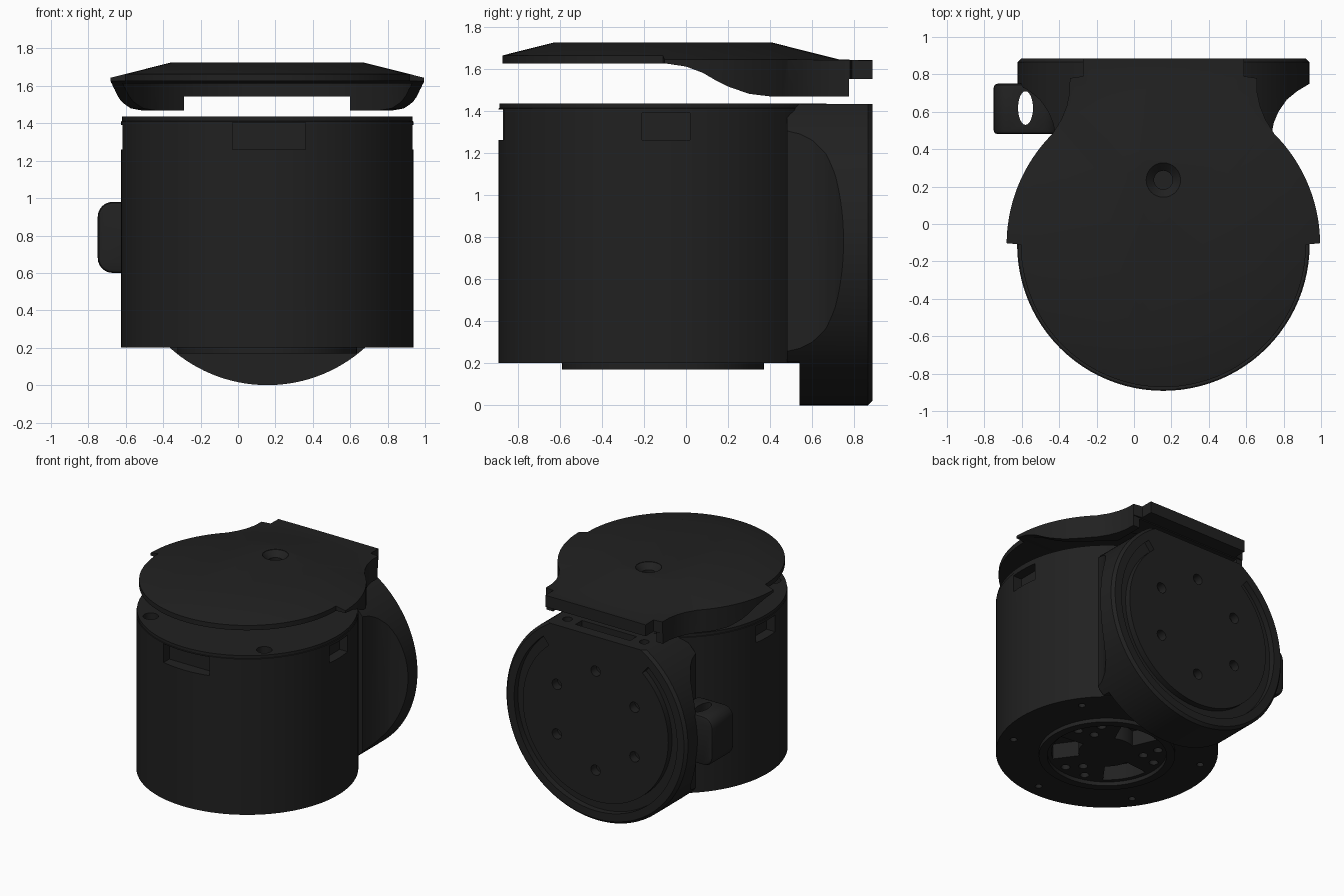
import bpy, bmesh
from math import sin, cos, radians, pi

if "Cube" in bpy.data.objects:
    bpy.data.objects.remove(bpy.data.objects["Cube"])

CX, CY = 0.157, -0.11          # main body axis
DZ = 0.78                      # height of rear disc axis
black = bpy.data.materials.new("black_plastic")
black.diffuse_color = (0.015, 0.015, 0.015, 1)
black.use_nodes = True
black.node_tree.nodes["Principled BSDF"].inputs["Base Color"].default_value = black.diffuse_color


def make(name, bm):
    bmesh.ops.recalc_face_normals(bm, faces=bm.faces)
    me = bpy.data.meshes.new(name)
    bm.to_mesh(me)
    bm.free()
    ob = bpy.data.objects.new(name, me)
    bpy.context.collection.objects.link(ob)
    return ob


def place(axis, a, b, h):
    return {"X": (h, a, b), "Y": (a, h, b), "Z": (a, b, h)}[axis]


def prism(name, pts, lo, hi, axis="Z"):
    bm = bmesh.new()
    rings = [[bm.verts.new(place(axis, a, b, h)) for a, b in pts] for h in (lo, hi)]
    n = len(pts)
    for i in range(n):
        j = (i + 1) % n
        bm.faces.new((rings[0][i], rings[0][j], rings[1][j], rings[1][i]))
    for r in rings:
        bm.faces.new(r)
    return make(name, bm)


def box(x0, x1, y0, y1, z0, z1):
    return prism("cutter", [(x0, y0), (x1, y0), (x1, y1), (x0, y1)], z0, z1)


def lathe(name, profile, ca, cb, axis="Z", n=96):
    bm = bmesh.new()
    rings = [[bm.verts.new(place(axis, ca + r * cos(2 * pi * i / n), cb + r * sin(2 * pi * i / n), h))
              for i in range(n)] for r, h in profile]
    for p, q in zip(rings, rings[1:]):
        for i in range(n):
            j = (i + 1) % n
            bm.faces.new((p[i], p[j], q[j], q[i]))
    bm.faces.new(rings[0])
    bm.faces.new(rings[-1])
    return make(name, bm)


def hole(r, ca, cb, lo, hi, axis="Z"):
    return lathe("cutter", [(r, lo), (r, hi)], ca, cb, axis, 20)


def arc(r, a0, a1, n, ca=0.0, cb=0.0):
    return [(ca + r * cos(radians(a0 + (a1 - a0) * i / n)),
             cb + r * sin(radians(a0 + (a1 - a0) * i / n))) for i in range(n + 1)]


def sector(r0, r1, a0, a1, ca, cb, lo, hi, axis="Z", n=12):
    return prism("cutter", arc(r0, a0, a1, n, ca, cb) + arc(r1, a1, a0, n, ca, cb), lo, hi, axis)


def polar(r, deg, ca, cb):
    return ca + r * cos(radians(deg)), cb + r * sin(radians(deg))


def mirrored(half):
    return [(CX + d, y) for d, y in half] + [(CX - d, y) for d, y in reversed(half)]


def boolean(ob, cutters, op="DIFFERENCE"):
    bpy.context.view_layer.objects.active = ob
    for c in cutters:
        m = ob.modifiers.new("cut", "BOOLEAN")
        m.operation, m.solver, m.object = op, "EXACT", c
        bpy.ops.object.modifier_apply(modifier=m.name)
        bpy.data.objects.remove(c)


# Main drum with raised bottom ring
body = lathe("main_body", [(0.42, 0.2), (0.42, 0.17), (0.48, 0.17), (0.48, 0.2), (0.782, 0.2),
                           (0.782, 1.41), (0.777, 1.412), (0.777, 1.435)], CX, CY)
cuts = [box(-0.03, 0.36, -1, -0.80, 1.26, 1.405),          # front and side windows
        box(0.86, 1.1, -0.21, 0.02, 1.26, 1.39),
        box(-0.8, -0.546, -0.21, 0.02, 1.26, 1.39)]
for k in range(4):                                          # top screws
    cuts.append(hole(0.055, *polar(0.69, 45 + 90 * k, CX, CY), 1.38, 1.5))
for k in range(6):                                          # bottom rim screws
    cuts.append(hole(0.025, *polar(0.68, 35 + 60 * k, CX, CY), 0.1, 0.25))
for k in range(3):                                          # bottom openings and bolts
    a = 90 + 120 * k
    cuts.append(sector(0.2, 0.39, a - 24, a + 24, CX, CY, 0.1, 0.32))
    for d in (46, 74):
        cuts.append(hole(0.032, *polar(0.36, a + d, CX, CY), 0.1, 0.25))
    cuts.append(hole(0.032, *polar(0.26, a + 60, CX, CY), 0.1, 0.25))
boolean(body, cuts)

# Rear housing: disc clipped by a coved plan and a flat top
housing = prism("rear_housing", mirrored([(0.578, 0.48), (0.59, 0.54), (0.615, 0.6), (0.66, 0.665),
                                          (0.715, 0.71), (0.79, 0.755), (0.79, 0.95)]), -0.1, 1.433)
disc = lathe("cutter", [(0.78, 0.3), (0.78, 0.865), (0.76, 0.886)], CX, DZ, "Y", 128)
boolean(housing, [disc], "INTERSECT")
cuts = [box(-1, 1.2, 0.3, 0.54, -0.1, 0.205),
        sector(0.625, 0.70, 130, 410, CX, DZ, 0.84, 0.95, "Y", 72),   # face groove
        box(-0.08, 0.39, 0.72, 0.80, 1.36, 1.5)]                      # top slot
for k in range(6):
    cuts.append(hole(0.04, *polar(0.385, 30 + 60 * k, CX, DZ), 0.82, 0.95, "Y"))
for s in (-1, 1):
    cuts.append(hole(0.035, CX + 0.33 * s, 0.76, 1.38, 1.5))


def cable_hole():
    return prism("cutter", [(-0.58 + 0.04 * a, 0.62 + 0.09 * b) for a, b in arc(1, 0, 345, 23)], 0.48, 1.12)


boolean(housing, cuts + [cable_hole()])

# Cable clamp on the left side
x0, x1, z0, z1, r = -0.75, -0.40, 0.60, 0.98, 0.08
clamp = prism("cable_clamp", arc(r, 0, 90, 6, x1 - r, z1 - r) + arc(r, 90, 180, 6, x0 + r, z1 - r)
              + arc(r, 180, 270, 6, x0 + r, z0 + r) + arc(r, 270, 360, 6, x1 - r, z0 + r), 0.48, 0.75, "Y")
bev = clamp.modifiers.new("soft_edge", "BEVEL")
bev.width, bev.segments, bev.angle_limit = 0.02, 2, radians(40)
bpy.context.view_layer.objects.active = clamp
bpy.ops.object.modifier_apply(modifier=bev.name)
boolean(clamp, [cable_hole()])

# Floating cover: plan outline, side profile and conical top intersected
half = ([(x, y + CY) for x, y in arc(0.762, -89, 0, 36)]
        + [(x, y + CY) for x, y in arc(0.838, 0.5, 45, 20)]
        + [(0.545, 0.56), (0.517, 0.63), (0.502, 0.70), (0.50, 0.78), (0.43, 0.79), (0.43, 0.886)])
cover = prism("top_cover", mirrored(half), 1.4, 1.8)
side = prism("cutter", [(-1, 1.625), (-0.1, 1.625), (0, 1.61), (0.08, 1.58), (0.14, 1.545), (0.2, 1.515),
                        (0.3, 1.48), (0.4, 1.468), (0.775, 1.468), (0.775, 1.55), (1, 1.55),
                        (1, 1.9), (-1, 1.9)], -1.5, 1.5, "X")
cone = lathe("cutter", [(1.3, 1.3), (1.3, 1.635), (0.84, 1.643), (0.515, 1.725)], CX, CY)
boolean(cover, [side, cone], "INTERSECT")
cavity = lathe("cutter", [(0.78, 1.35), (0.78, 1.613)], CX, CY)
sink = lathe("cutter", [(0.05, 1.5), (0.05, 1.68), (0.092, 1.722), (0.092, 1.8)], CX, 0.235, "Z", 32)
boolean(cover, [cavity, box(-0.29, 0.6, 0.3, 1, 1.3, 1.542), sink])

# Finish
for ob in (body, housing, clamp, cover):
    ob.data.materials.clear()
    ob.data.materials.append(black)
    bpy.ops.object.select_all(action="DESELECT")
    ob.select_set(True)
    bpy.context.view_layer.objects.active = ob
    bpy.ops.object.shade_smooth_by_angle(angle=radians(25))
